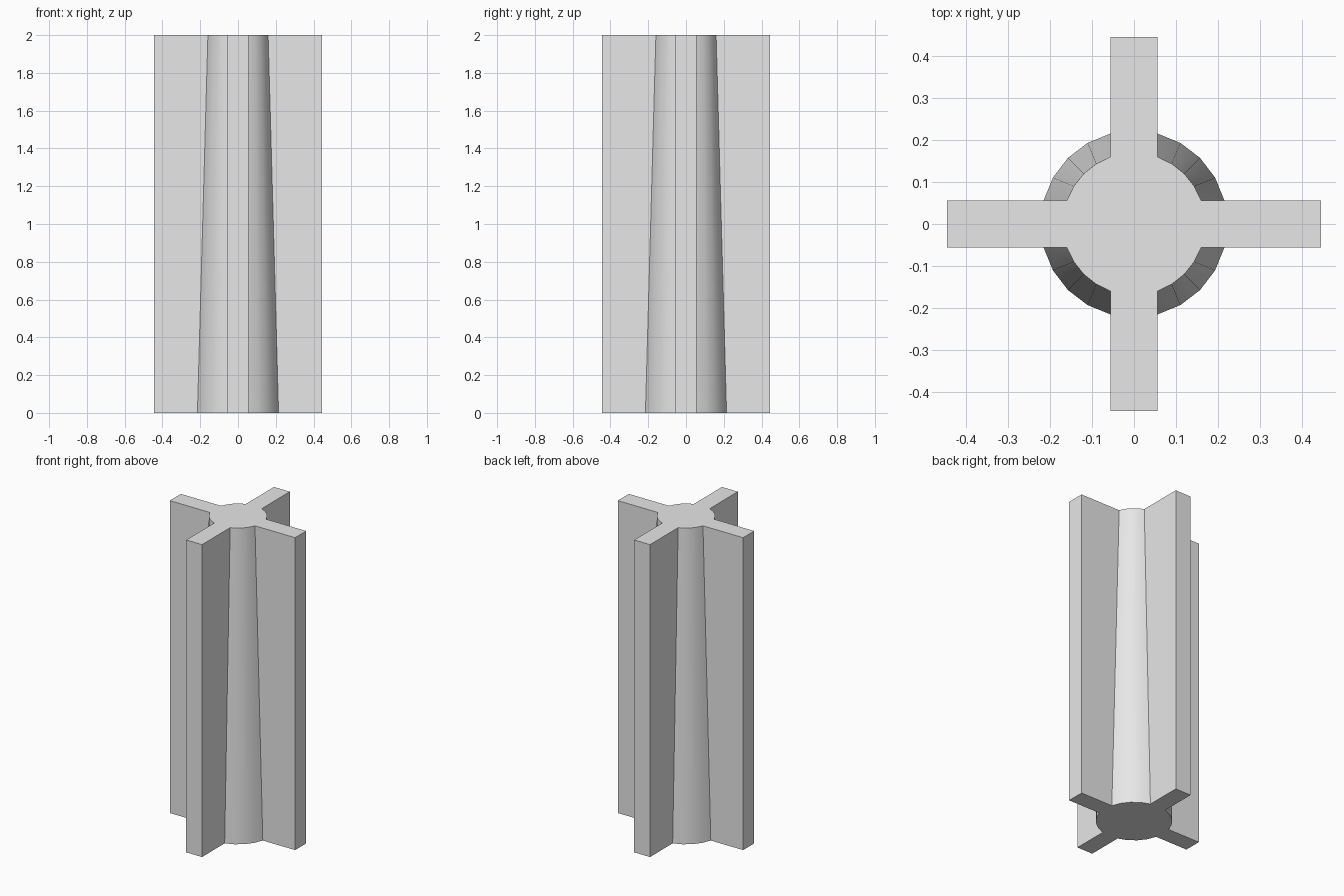
import bpy, bmesh, math

HEIGHT = 2.0
FIN_REACH = 0.444      # centre to fin tip
FIN_HALF = 0.056       # half the fin thickness
BOTTOM_RADIUS = 0.222  # core tapers towards the top
TOP_RADIUS = 0.169
STEPS = 4              # facets of the core between two fins

cube = bpy.data.objects.get("Cube")
if cube:
    bpy.data.objects.remove(cube, do_unlink=True)

grey = bpy.data.materials.new("light grey")
grey.use_nodes = True
grey.diffuse_color = (0.8, 0.8, 0.8, 1)
grey.node_tree.nodes["Principled BSDF"].inputs["Base Color"].default_value = (0.8, 0.8, 0.8, 1)


def outline(radius):
    """Four fins joined by arcs of the round core, counter-clockwise."""
    start = math.asin(FIN_HALF / radius)
    span = math.pi / 2 - 2 * start
    quarter = [(FIN_REACH, -FIN_HALF), (FIN_REACH, FIN_HALF)]
    for i in range(STEPS + 1):
        a = start + span * i / STEPS
        quarter.append((radius * math.cos(a), radius * math.sin(a)))
    points = []
    for _ in range(4):
        points += quarter
        quarter = [(-y, x) for x, y in quarter]
    return points


# Finned column: two matching outlines joined by side faces
bm = bmesh.new()
bottom = [bm.verts.new((x, y, 0)) for x, y in outline(BOTTOM_RADIUS)]
top = [bm.verts.new((x, y, HEIGHT)) for x, y in outline(TOP_RADIUS)]
count = len(bottom)
for i in range(count):
    j = (i + 1) % count
    bm.faces.new((bottom[i], bottom[j], top[j], top[i]))
bm.faces.new(top)
bm.faces.new(bottom[::-1])

mesh = bpy.data.meshes.new("finned_column")
bm.to_mesh(mesh)
bm.free()
mesh.materials.append(grey)
column = bpy.data.objects.new("finned_column", mesh)
bpy.context.collection.objects.link(column)

# Smooth core, crisp fin edges
bpy.ops.object.select_all(action="DESELECT")
column.select_set(True)
bpy.context.view_layer.objects.active = column
bpy.ops.object.shade_smooth_by_angle(angle=math.radians(30))
